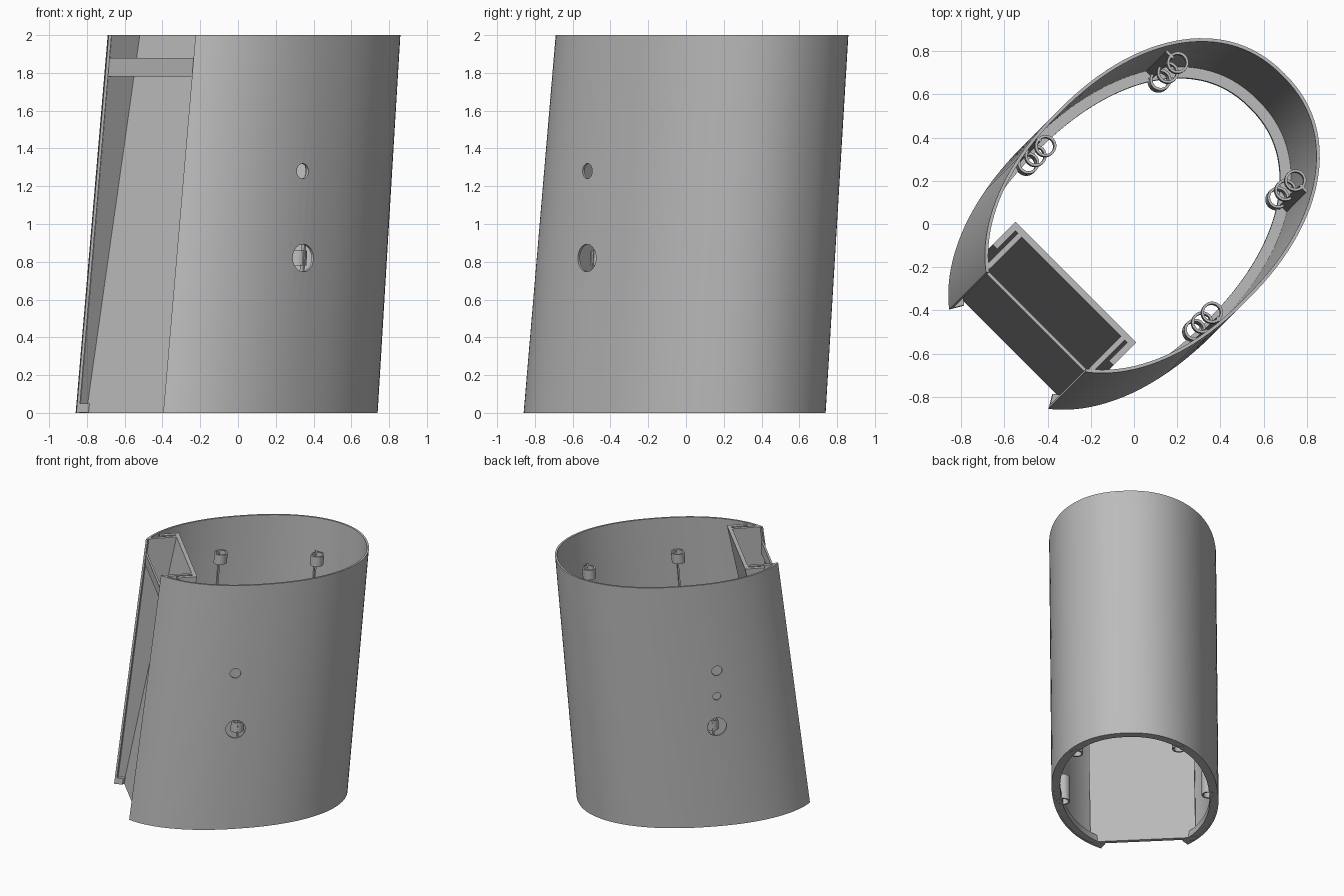
import bpy, bmesh
from math import sin, cos, pi, asin, copysign, radians
from mathutils import Matrix

if "Cube" in bpy.data.objects:
    bpy.data.objects.remove(bpy.data.objects["Cube"])

grey = bpy.data.materials.new("plain grey")
grey.use_nodes = True
grey.diffuse_color = (0.5, 0.5, 0.5, 1)
grey.node_tree.nodes["Principled BSDF"].inputs["Base Color"].default_value = (0.5, 0.5, 0.5, 1)

# Everything is built along local X (opening faces -X), then turned to the diagonal
TURN = Matrix.Rotation(radians(45), 4, "Z")
HEIGHT, HALF_WIDTH, POWER, GAP = 2.0, 0.62, 2.2, 0.325


def loft(name, sections, closed=False):
    """Skin a row of matching cross-sections into a closed solid."""
    bm = bmesh.new()
    rows = [[bm.verts.new(p) for p in s] for s in sections]
    n = len(rows[0])
    pairs = list(zip(rows, rows[1:])) + ([(rows[-1], rows[0])] if closed else [])
    for a, b in pairs:
        for i in range(n):
            j = (i + 1) % n
            bm.faces.new((a[i], a[j], b[j], b[i]))
    if not closed:
        bm.faces.new(rows[0])
        bm.faces.new(rows[-1])
    bmesh.ops.recalc_face_normals(bm, faces=bm.faces)
    bm.transform(TURN)
    mesh = bpy.data.meshes.new(name)
    bm.to_mesh(mesh)
    bm.free()
    ob = bpy.data.objects.new(name, mesh)
    bpy.context.collection.objects.link(ob)
    mesh.materials.append(grey)
    return ob


def activate(ob):
    bpy.ops.object.select_all(action="DESELECT")
    ob.select_set(True)
    bpy.context.view_layer.objects.active = ob


def smooth(ob):
    activate(ob)
    bpy.ops.object.shade_smooth_by_angle(angle=radians(30))


def oval(t, z, inset):
    """Point on the leaning, slightly tapering oval wall."""
    f = z / HEIGHT
    c, s = cos(t), sin(t)
    x = copysign(abs(c) ** (2 / POWER), c) * (0.907 - 0.042 * f - inset)
    y = copysign(abs(s) ** (2 / POWER), s) * (HALF_WIDTH - inset)
    return (x - 0.085 + 0.205 * f, y, z)


def wall(name, z0, z1, thick, steps=96):
    end = pi - asin((GAP / HALF_WIDTH) ** (POWER / 2))
    angles = [-end + 2 * end * i / steps for i in range(steps + 1)]
    return loft(name, [[oval(t, z0, 0), oval(t, z1, 0), oval(t, z1, thick), oval(t, z0, thick)]
                       for t in angles])


def prism(name, profile, y0, y1):
    return loft(name, [[(x, y, z) for x, z in profile] for y in (y0, y1)])


def disc(x, y, z, r, n=32):
    return [(x + r * cos(2 * pi * i / n), y, z + r * sin(2 * pi * i / n)) for i in range(n)]


# Outer shell with round holes through both sides
shell = wall("shell", 0, HEIGHT, 0.015)
holes = [(s, z, r) for s in (-1, 1) for z, r in ((0.82, 0.073), (1.28, 0.04))]
holes.append((1, 1.07, 0.03))
for s, z, r in holes:
    cutter = loft("hole_cutter", [disc(-0.127, s * y, z, r) for y in (0.5, 0.75)])
    cutter.hide_render = True
    mod = shell.modifiers.new("hole", "BOOLEAN")
    mod.object, mod.operation, mod.solver = cutter, "DIFFERENCE", "EXACT"
    activate(shell)
    bpy.ops.object.modifier_apply(modifier=mod.name)
    bpy.data.objects.remove(cutter)
smooth(shell)

# Thick rim inside the foot
smooth(wall("foot_rim", 0.002, 0.05, 0.065))

# Sloping panel set back in the opening, with side cheeks and a cross bar
prism("sloping_panel", [(-0.81, 0), (-0.78, 0), (-0.38, HEIGHT), (-0.41, HEIGHT)], -0.395, 0.395)
for s, side in ((1, "right"), (-1, "left")):
    prism(side + "_cheek", [(-0.86, 0), (-0.79, 0), (-0.4, HEIGHT), (-0.62, HEIGHT)],
          s * GAP, s * (GAP + 0.025))
    prism(side + "_top_cheek", [(-0.53, 1.8), (-0.42, 1.8), (-0.38, HEIGHT), (-0.53, HEIGHT)],
          s * 0.365, s * 0.395)
prism("cross_bar", [(-0.645, 1.78), (-0.63, 1.78), (-0.63, 1.88), (-0.645, 1.88)], -0.34, 0.34)


# Leaning ring bosses and thin ribs along the inside wall
def ring_boss(name, x, y, z0, z1, lean, r=0.05, n=28):
    sections = []
    for i in range(n):
        c, s = cos(2 * pi * i / n), sin(2 * pi * i / n)
        sections.append([(x + lean * z + q * c, y + q * s, z)
                         for q, z in ((r, z0), (r, z1), (r - 0.012, z1), (r - 0.012, z0))])
    smooth(loft(name, sections, closed=True))


LEAN = 0.073
for s, side in ((1, "right"), (-1, "left")):
    for place, x, y, reach in (("side", -0.16, 0.545, 0.6), ("back", 0.545, 0.385, 0.46)):
        for z0, z1 in ((0, 0.2), (0.78, 0.86), (1.66, 1.74)):
            ring_boss(f"{side}_{place}_boss", x, s * y, z0, z1, LEAN)
        top = 1.74
        prism(f"{side}_{place}_rib",
              [(x - 0.006, 0.05), (x + 0.006, 0.05),
               (x + LEAN * top + 0.006, top), (x + LEAN * top - 0.006, top)],
              s * (y + 0.03), s * reach)
